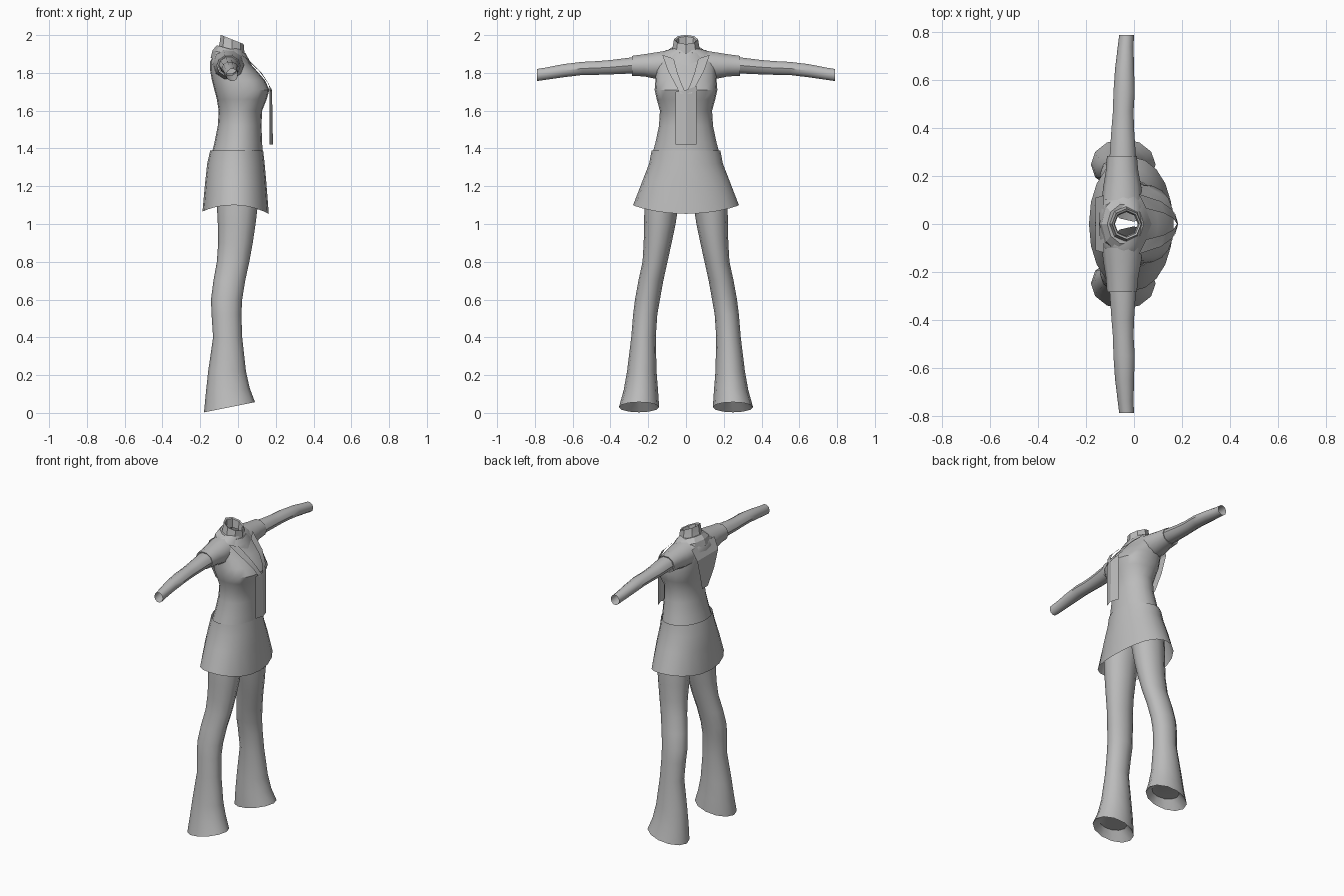
import bpy, bmesh, math
from mathutils import Vector

cloth = bpy.data.materials.new("plain_grey")
cloth.diffuse_color = (0.5, 0.5, 0.5, 1)


def finish(name, verts, faces, angle=40):
    me = bpy.data.meshes.new(name)
    me.from_pydata(verts, [], faces)
    bm = bmesh.new()
    bm.from_mesh(me)
    bmesh.ops.recalc_face_normals(bm, faces=bm.faces)
    bm.to_mesh(me)
    bm.free()
    me.materials.append(cloth)
    ob = bpy.data.objects.new(name, me)
    bpy.context.collection.objects.link(ob)
    bpy.ops.object.select_all(action='DESELECT')
    ob.select_set(True)
    bpy.context.view_layer.objects.active = ob
    bpy.ops.object.shade_smooth_by_angle(angle=math.radians(angle))
    return ob


def loft(name, rings, sides=16, cap_end=False, angle=40):
    """Each ring: z, xmin, xmax, ymin, ymax, [tilt along x], [squareness], [side lift]."""
    verts, faces = [], []
    for r in rings:
        z, x0, x1, y0, y1 = r[:5]
        tilt, power, lift = (list(r[5:]) + [0, 2, 0][len(r) - 5:])
        cx, cy, rx, ry = (x0 + x1) / 2, (y0 + y1) / 2, (x1 - x0) / 2, (y1 - y0) / 2
        for i in range(sides):
            a = 2 * math.pi * i / sides
            c, s = math.cos(a), math.sin(a)
            px = math.copysign(abs(c) ** (2 / power), c) * rx
            py = math.copysign(abs(s) ** (2 / power), s) * ry
            verts.append((cx + px, cy + py, z + tilt * px + lift * s * s))
    for k in range(len(rings) - 1):
        for i in range(sides):
            j = (i + 1) % sides
            faces.append((k * sides + i, k * sides + j, (k + 1) * sides + j, (k + 1) * sides + i))
    if cap_end:
        faces.append(tuple(range((len(rings) - 1) * sides, len(rings) * sides)))
    return finish(name, verts, faces, angle)


def sideways_loft(name, rings, sign, sides=10):
    """Each ring: y, xmin, xmax, zmin, zmax."""
    verts, faces = [], []
    for y, x0, x1, z0, z1 in rings:
        for i in range(sides):
            a = 2 * math.pi * i / sides
            verts.append(((x0 + x1) / 2 + math.cos(a) * (x1 - x0) / 2, sign * y,
                          (z0 + z1) / 2 + math.sin(a) * (z1 - z0) / 2))
    for k in range(len(rings) - 1):
        for i in range(sides):
            j = (i + 1) % sides
            faces.append((k * sides + i, k * sides + j, (k + 1) * sides + j, (k + 1) * sides + i))
    return finish(name, verts, faces)


def strip(name, left, right):
    """Cloth strip between two edge paths."""
    n = len(left)
    return finish(name, left + right, [(i, i + 1, n + i + 1, n + i) for i in range(n - 1)], 25)


# Fitted top, from hips to the neck
loft("top", [
    (1.37, -.14, .13, -.178, .178),
    (1.43, -.125, .128, -.162, .162),
    (1.52, -.107, .124, -.143, .143),
    (1.60, -.102, .128, -.138, .138),
    (1.66, -.112, .152, -.155, .155, 0, 2.3),
    (1.71, -.125, .166, -.166, .166, 0, 2.5),
    (1.76, -.138, .143, -.162, .162, 0, 2.4),
    (1.81, -.147, .10, -.160, .160, 0, 2.3),
    (1.86, -.147, .055, -.168, .168, 0, 2.2),
    (1.895, -.13, .035, -.150, .150),
    (1.92, -.11, .025, -.105, .105),
    (1.93, -.09, .02, -.06, .06)], 20)

# Flared skirt, hem raised at the sides
loft("skirt", [
    (1.39, -.147, .133, -.182, .182),
    (1.32, -.163, .141, -.195, .195),
    (1.22, -.174, .150, -.230, .230, 0, 2.1, .01),
    (1.06, -.188, .163, -.280, .280, -.035, 2.1, .04)], 20)

# Standing collar, open at the top, with a folded neckerchief below
loft("collar", [
    (1.885, -.115, .040, -.085, .085, -.3),
    (1.93, -.098, .034, -.072, .072, -.35),
    (1.977, -.092, .030, -.064, .064, -.40),
    (1.972, -.083, .022, -.055, .055, -.40),
    (1.92, -.080, .016, -.050, .050, -.3)], 8, angle=25)
loft("neckerchief_roll", [
    (1.855, -.145, .078, -.135, .135, -.22),
    (1.895, -.135, .058, -.125, .125, -.25),
    (1.925, -.112, .040, -.085, .085, -.28),
    (1.922, -.095, .030, -.070, .070, -.28)], 10, angle=25)

# Hanging back corner of the neckerchief
strip("neckerchief_back",
      [(-.125, .12, 1.89), (-.160, .11, 1.82), (-.155, .075, 1.71), (-.140, .03, 1.60)],
      [(-.125, -.12, 1.89), (-.160, -.11, 1.82), (-.155, -.075, 1.71), (-.140, -.03, 1.60)])

# Hanging front tie with a central fold
strip("tie_left", [(.168, -.055, 1.70), (.168, -.055, 1.42)],
      [(.180, 0, 1.71), (.185, 0, 1.42)])
strip("tie_right", [(.180, 0, 1.71), (.185, 0, 1.42)],
      [(.168, .055, 1.73), (.168, .055, 1.42)])

for sign, side in ((1, "left"), (-1, "right")):
    # Neckerchief band crossing the chest
    strip("neckerchief_band_" + side,
          [(.02, sign * .125, 1.895), (.112, sign * .095, 1.81), (.160, sign * .06, 1.745), (.175, sign * .03, 1.69)],
          [(.05, sign * .065, 1.875), (.125, sign * .045, 1.80), (.162, sign * .025, 1.745), (.180, 0, 1.69)])

    # Short sleeve with a turned-in edge
    sideways_loft("short_sleeve_" + side, [
        (.10, -.135, .035, 1.765, 1.922),
        (.16, -.128, .030, 1.765, 1.912),
        (.22, -.118, .018, 1.778, 1.902),
        (.285, -.113, .012, 1.782, 1.893),
        (.283, -.104, .005, 1.790, 1.886)], sign)

    # Long under-sleeve, open at the wrist
    sideways_loft("long_sleeve_" + side, [
        (.20, -.102, .005, 1.795, 1.888),
        (.28, -.102, .008, 1.795, 1.885),
        (.40, -.094, .000, 1.790, 1.870),
        (.47, -.088, -.002, 1.788, 1.864),
        (.55, -.086, .003, 1.787, 1.860),
        (.65, -.079, .000, 1.775, 1.848),
        (.74, -.068, -.002, 1.762, 1.830),
        (.79, -.062, .000, 1.755, 1.822)], sign)

    # Flared trouser leg with a recessed sole
    rings = [
        (1.22, -.118, .115, .010, .210),
        (1.10, -.112, .105, .040, .220),
        (1.00, -.107, .093, .055, .222),
        (.90, -.105, .078, .076, .224),
        (.80, -.112, .060, .098, .230),
        (.70, -.130, .038, .120, .252),
        (.60, -.143, .022, .138, .270),
        (.52, -.140, .018, .152, .280),
        (.40, -.132, .022, .160, .290),
        (.22, -.158, .042, .156, .312),
        (.12, -.170, .062, .148, .330, .1),
        (.030, -.180, .090, .142, .355, .20),
        (.075, -.130, .045, .170, .320, .1)]
    flip = [(r[0], r[1], r[2], *sorted((sign * r[3], sign * r[4])), *r[5:]) for r in rings]
    loft("trouser_leg_" + side, flip, 12, cap_end=True)
